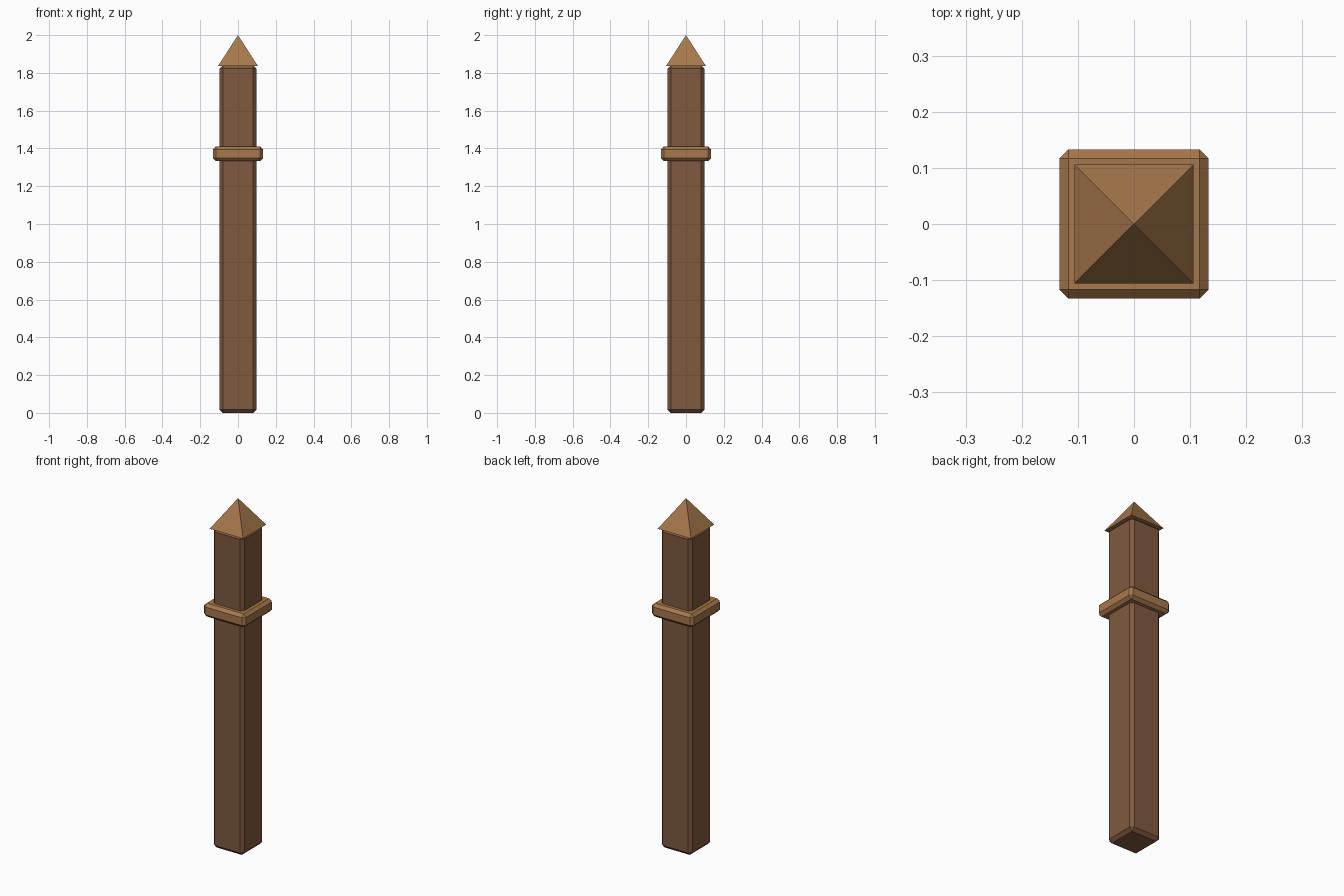
import bpy
import bmesh
from math import pi, sqrt

if "Cube" in bpy.data.objects:
    bpy.data.objects.remove(bpy.data.objects["Cube"], do_unlink=True)


def make_material(name, rgb):
    mat = bpy.data.materials.new(name)
    mat.use_nodes = True
    color = (*rgb, 1.0)
    mat.diffuse_color = color
    mat.node_tree.nodes["Principled BSDF"].inputs["Base Color"].default_value = color
    return mat


def finish(name, bm, mat):
    mesh = bpy.data.meshes.new(name)
    bm.to_mesh(mesh)
    bm.free()
    mesh.materials.append(mat)
    obj = bpy.data.objects.new(name, mesh)
    bpy.context.collection.objects.link(obj)
    return obj


def chamfered_block(name, half, bottom, top, chamfer, mat):
    bm = bmesh.new()
    bmesh.ops.create_cube(bm, size=1)
    bmesh.ops.scale(bm, vec=(2 * half, 2 * half, top - bottom), verts=bm.verts)
    bmesh.ops.translate(bm, vec=(0, 0, (top + bottom) / 2), verts=bm.verts)
    obj = finish(name, bm, mat)
    bevel = obj.modifiers.new("Chamfer", 'BEVEL')
    bevel.width = chamfer
    bevel.segments = 1
    return obj


def pyramid(name, half, bottom, top, mat):
    bm = bmesh.new()
    bmesh.ops.create_cone(bm, cap_ends=True, segments=4, radius1=half * sqrt(2),
                          radius2=0, depth=top - bottom)
    for v in bm.verts:
        # Turn the diamond base square to the axes
        x, y = v.co.x, v.co.y
        if abs(x) < 1e-4 or abs(y) < 1e-4:
            v.co.x, v.co.y = (x - y) / sqrt(2), (x + y) / sqrt(2)
        v.co.z += (top + bottom) / 2
    return finish(name, bm, mat)


dark_wood = make_material("dark wood", (0.216, 0.102, 0.050))
light_wood = make_material("light wood", (0.390, 0.190, 0.072))

# Main shaft, the band around it and the pointed cap
chamfered_block("post", 0.098, 0.0, 1.84, 0.018, dark_wood)
chamfered_block("collar", 0.133, 1.333, 1.41, 0.016, light_wood)
pyramid("cap", 0.106, 1.836, 2.0, light_wood)
